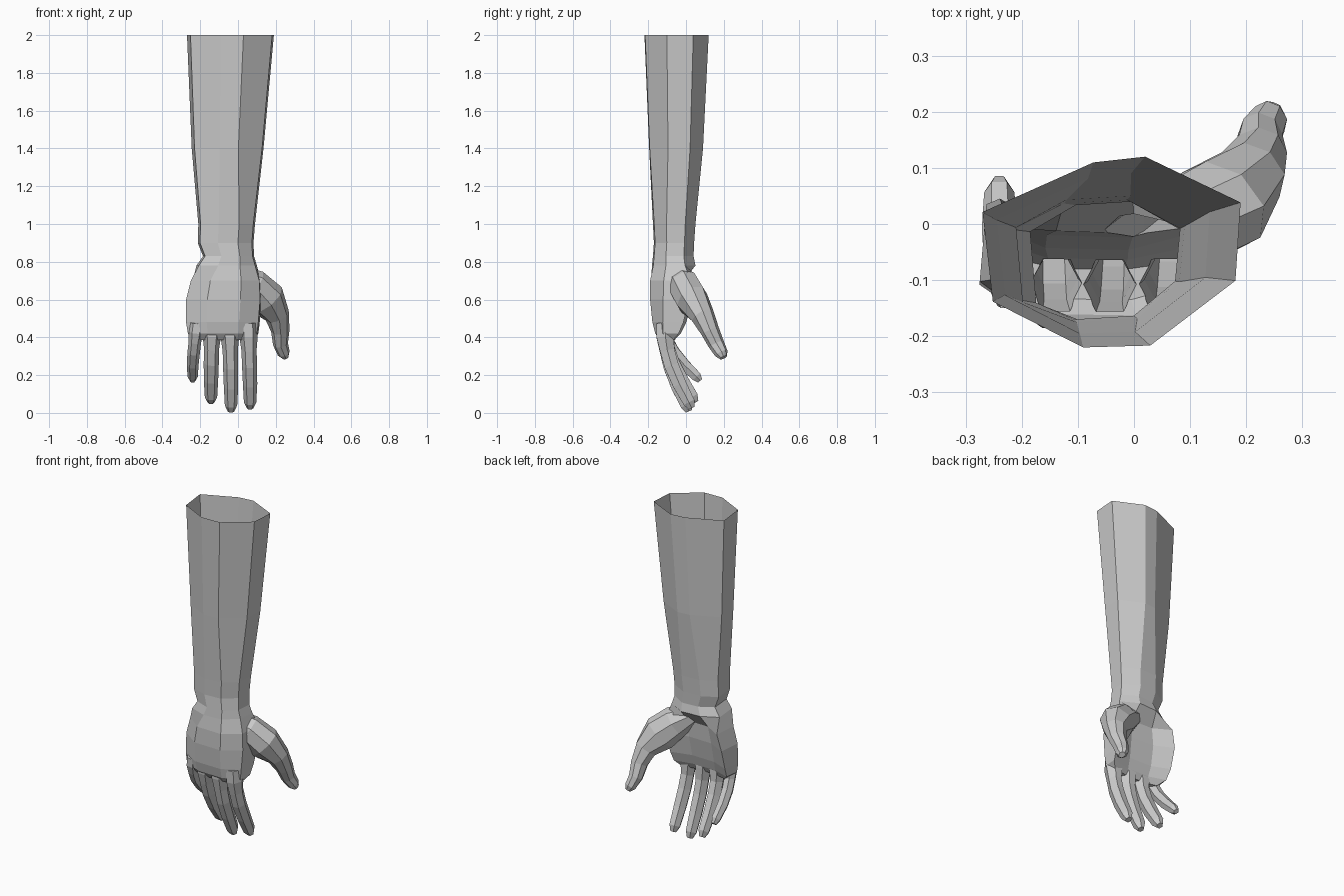
import bpy, bmesh, math
from mathutils import Vector

if "Cube" in bpy.data.objects:
    bpy.data.objects.remove(bpy.data.objects["Cube"])


def loft(name, rings):
    """Closed skin through rings of equal point count."""
    bm = bmesh.new()
    vs = [[bm.verts.new(p) for p in r] for r in rings]
    n = len(vs[0])
    for a, b in zip(vs, vs[1:]):
        for i in range(n):
            bm.faces.new((a[i], a[(i + 1) % n], b[(i + 1) % n], b[i]))
    bm.faces.new(vs[0])
    bm.faces.new(vs[-1])
    bmesh.ops.recalc_face_normals(bm, faces=bm.faces)
    me = bpy.data.meshes.new(name)
    bm.to_mesh(me)
    bm.free()
    ob = bpy.data.objects.new(name, me)
    bpy.context.collection.objects.link(ob)
    return ob


def tube(name, path, sides):
    """Tapered digit along a path of (x, y, z, half width, half depth)."""
    pts = [Vector(p[:3]) for p in path]
    rings = []
    for i, p in enumerate(path):
        t = (pts[min(i + 1, len(pts) - 1)] - pts[max(i - 1, 0)]).normalized()
        a = t.cross(Vector((0, 1, 0))).normalized()
        b = t.cross(a)
        rings.append([pts[i] + a * p[3] * math.cos(k) + b * p[4] * math.sin(k)
                      for k in [math.tau * j / sides for j in range(sides)]])
    return loft(name, rings)


# Forearm and palm: section outlines fitted into x / y bounds at each height
ARM = [(0, .71), (.43, .97), (.63, 1), (1, .76), (.98, .35), (.65, .01), (.39, 0), (.04, .24)]
WRIST = [(0, .75), (.3, .97), (.68, 1), (1, .76), (.97, .32), (.72, .03), (.36, 0), (.04, .16)]
PALM = [(.03, .98), (.3, .74), (.68, .72), (1, .9), (.98, .3), (.72, 0), (.28, .02), (0, .38)]
sections = [
    (2.00, -.27, .19, -.22, .12, ARM),
    (1.40, -.245, .135, -.195, .09, ARM),
    (1.00, -.21, .09, -.175, .05, WRIST),
    (.90, -.213, .082, -.17, .043, WRIST),
    (.83, -.185, .085, -.175, .04, WRIST),
    (.78, -.22, .10, -.18, .05, WRIST),
    (.70, -.25, .12, -.19, .05, PALM),
    (.60, -.275, .125, -.19, .04, PALM),
    (.48, -.275, .115, -.178, .005, PALM),
    (.42, -.265, .108, -.163, -.025, PALM),
    (.385, -.225, .08, -.135, -.06, PALM),
]
arm = loft("arm_and_hand", [[(x0 + u * (x1 - x0), y0 + v * (y1 - y0), z) for u, v in shape]
                            for z, x0, x1, y0, y1, shape in sections])

# Fingers: base x, tip x, tip y, tip z, half width
digits = []
for name, bx, tx, ty, tz, w in [("little_finger", -.217, -.24, .075, .17, .033),
                                ("ring_finger", -.137, -.143, .05, .055, .040),
                                ("middle_finger", -.045, -.037, .015, .008, .040),
                                ("index_finger", .053, .064, .03, .025, .040)]:
    by, bz = -.112, .475
    path = []
    for f, g, s in [(0, 0, 1.2), (.16, .02, 1.22), (.32, .09, 1.0), (.5, .25, 1.0), (.72, .55, .95),
                    (.93, .9, .82), (1, 1, .45)]:
        path.append((bx + (tx - bx) * min(1, f * 1.5), by + (ty - by) * g,
                     bz + (tz - bz) * f, w * s, w * s * 1.1))
    digits.append(tube(name, path, 6))

# Thumb with its broad root
digits.append(tube("thumb", [
    (-.02, -.05, .735, .055, .06), (.075, -.012, .675, .092, .086),
    (.152, .032, .60, .103, .088), (.208, .088, .515, .066, .064),
    (.224, .127, .435, .049, .05), (.225, .16, .365, .040, .043),
    (.242, .187, .315, .033, .036), (.252, .198, .293, .017, .021)], 8))

# Merge the digits into one skin
for d in digits:
    m = arm.modifiers.new(d.name, "BOOLEAN")
    m.operation = "UNION"
    m.solver = "EXACT"
    m.object = d
bpy.context.view_layer.update()
skin = bpy.data.meshes.new_from_object(arm.evaluated_get(bpy.context.evaluated_depsgraph_get()))
arm.modifiers.clear()
arm.data = skin
for d in digits:
    bpy.data.objects.remove(d)

# Open the top of the forearm
bm = bmesh.new()
bm.from_mesh(skin)
bmesh.ops.delete(bm, geom=[f for f in bm.faces if all(v.co.z > 1.99 for v in f.verts)],
                 context="FACES")
bm.to_mesh(skin)
bm.free()
